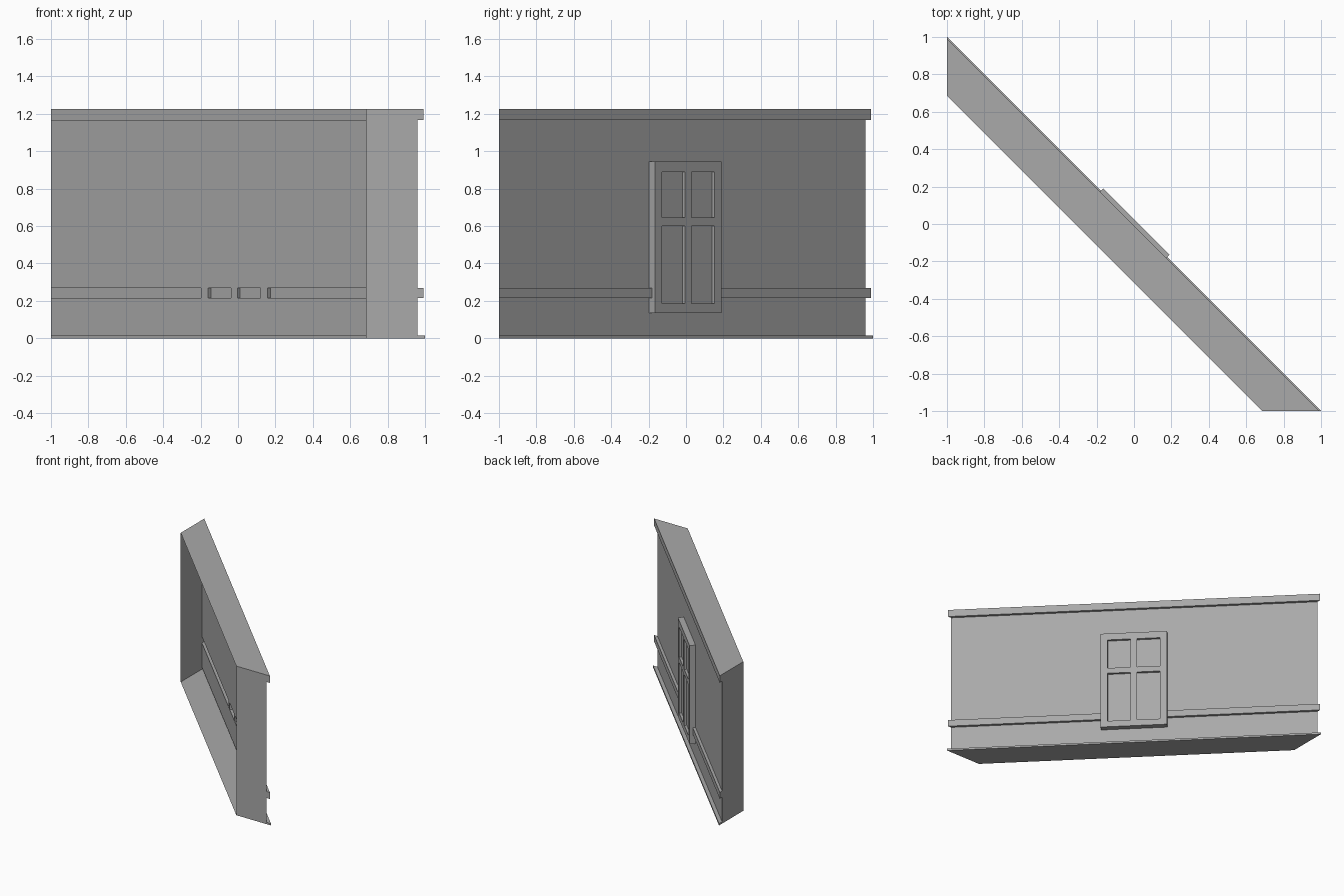
import bpy
import bmesh

cube = bpy.data.objects.get("Cube")
if cube:
    bpy.data.objects.remove(cube, do_unlink=True)

grey = bpy.data.materials.new("plain grey")
grey.use_nodes = True
grey.diffuse_color = (0.4, 0.4, 0.4, 1)
grey.node_tree.nodes["Principled BSDF"].inputs["Base Color"].default_value = (0.4, 0.4, 0.4, 1)


def diagonal(along, out, z):
    """Point on the diagonal wall: along it, outward from it, and up."""
    return ((out + along) / 2, (out - along) / 2, z)


def finish(bm, name, dissolve=False):
    if dissolve:
        bmesh.ops.dissolve_limit(bm, angle_limit=0.02, verts=bm.verts[:], edges=bm.edges[:])
    bmesh.ops.recalc_face_normals(bm, faces=bm.faces[:])
    mesh = bpy.data.meshes.new(name)
    bm.to_mesh(mesh)
    bm.free()
    mesh.materials.append(grey)
    obj = bpy.data.objects.new(name, mesh)
    bpy.context.collection.objects.link(obj)
    return obj


# Wall shell: moulded profile swept along the diagonal, mitred ends, open inside
OPEN, WALL, TRIM, BASE = -0.315, -0.04, -0.01, 0.0
profile = [(OPEN, 0), (BASE, 0), (BASE, 0.015), (WALL, 0.015)]
for low, high in ((0.215, 0.268), (1.168, 1.225)):
    profile += [(WALL, low), (TRIM, low), (TRIM, high), (WALL, high)]
profile[-1] = (OPEN, 1.225)

bm = bmesh.new()
left_end = [bm.verts.new((s + 1, -1, z)) for s, z in profile]
right_end = [bm.verts.new((-1, s + 1, z)) for s, z in profile]
for i in range(len(profile) - 1):
    bm.faces.new((left_end[i], left_end[i + 1], right_end[i + 1], right_end[i]))
bm.faces.new(left_end)
bm.faces.new(right_end[::-1])
finish(bm, "wall_shell")

# Window frame: a grid of cells with four openings, given depth
FRONT, BACK = 0.025, -0.039
columns = [-0.355, -0.28, -0.034, 0.034, 0.28, 0.355]
rows = [0.135, 0.185, 0.6, 0.645, 0.89, 0.945]
bm = bmesh.new()
grid = [[bm.verts.new(diagonal(d, FRONT, z)) for d in columns] for z in rows]
for r in range(5):
    for c in range(5):
        if r % 2 == 0 or c % 2 == 0:
            bm.faces.new((grid[r][c], grid[r][c + 1], grid[r + 1][c + 1], grid[r + 1][c]))
extruded = bmesh.ops.extrude_face_region(bm, geom=bm.faces[:], use_keep_orig=True)
moved = [v for v in extruded["geom"] if isinstance(v, bmesh.types.BMVert)]
shift = (BACK - FRONT) / 2
bmesh.ops.translate(bm, verts=moved, vec=(shift, shift, 0))
finish(bm, "window_frame")

# Window panes: one thin plate set into the frame
bm = bmesh.new()
rings = []
for out in (-0.006, -0.002):
    rings.append([bm.verts.new(diagonal(d, out, z))
                  for d, z in ((-0.3, 0.165), (0.3, 0.165), (0.3, 0.915), (-0.3, 0.915))])
for i in range(4):
    j = (i + 1) % 4
    bm.faces.new((rings[0][i], rings[0][j], rings[1][j], rings[1][i]))
bm.faces.new(rings[0])
bm.faces.new(rings[1])
finish(bm, "window_panes", True)
